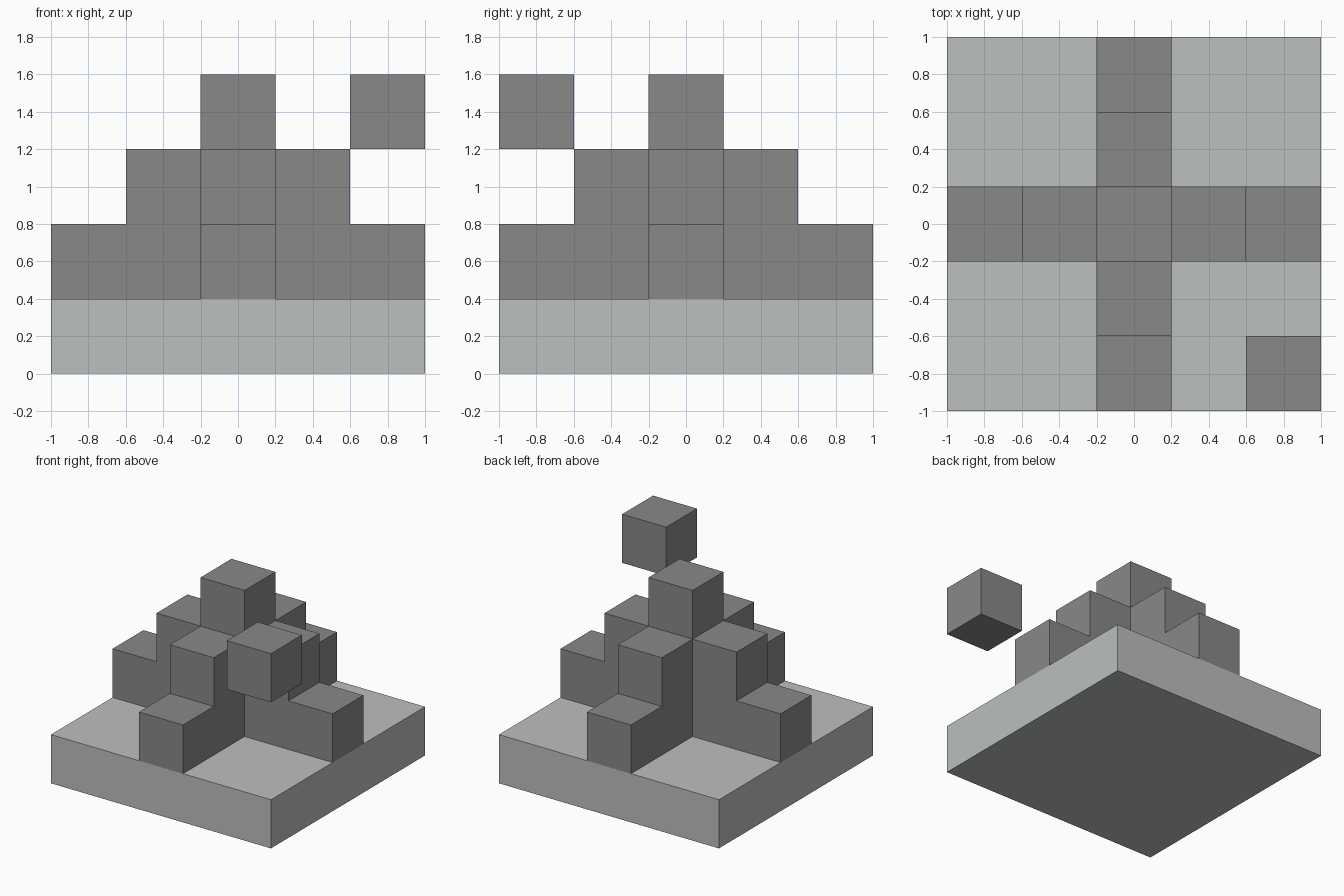
import bpy
import bmesh
from math import pi
from mathutils import Matrix, Vector

CUBE = 0.4  # edge of one building block

default = bpy.data.objects.get("Cube")
if default:
    bpy.data.objects.remove(default, do_unlink=True)


def make_material(name, rgb):
    mat = bpy.data.materials.new(name)
    mat.use_nodes = True
    color = (*rgb, 1)
    mat.diffuse_color = color
    mat.node_tree.nodes["Principled BSDF"].inputs["Base Color"].default_value = color
    return mat


def add_object(name, bm, mat):
    bmesh.ops.recalc_face_normals(bm, faces=bm.faces)
    mesh = bpy.data.meshes.new(name)
    bm.to_mesh(mesh)
    bm.free()
    mesh.materials.append(mat)
    obj = bpy.data.objects.new(name, mesh)
    bpy.context.collection.objects.link(obj)
    return obj


def box(name, size, center, mat):
    bm = bmesh.new()
    bmesh.ops.create_cube(bm, size=1)
    bmesh.ops.scale(bm, vec=size, verts=bm.verts)
    bmesh.ops.translate(bm, vec=center, verts=bm.verts)
    return add_object(name, bm, mat)


def stepped_arm(name, angle, mat):
    # Two-step side profile, extruded to one block wide
    half = CUBE / 2
    profile = [(0.2, 0.4), (1, 0.4), (1, 0.8), (0.6, 0.8), (0.6, 1.2), (0.2, 1.2)]
    bm = bmesh.new()
    face = bm.faces.new([bm.verts.new((x, -half, z)) for x, z in profile])
    result = bmesh.ops.extrude_face_region(bm, geom=[face])
    moved = [v for v in result["geom"] if isinstance(v, bmesh.types.BMVert)]
    bmesh.ops.translate(bm, vec=Vector((0, CUBE, 0)), verts=moved)
    bmesh.ops.rotate(bm, cent=(0, 0, 0), verts=bm.verts,
                     matrix=Matrix.Rotation(angle, 3, "Z"))
    return add_object(name, bm, mat)


pale_gray = make_material("pale gray", (0.50, 0.525, 0.52))
stone_gray = make_material("stone gray", (0.25, 0.25, 0.248))

# Square base slab
box("base_slab", (2, 2, CUBE), (0, 0, CUBE / 2), pale_gray)

# Central column and the four stepped arms around it
box("center_column", (CUBE, CUBE, 3 * CUBE), (0, 0, 1), stone_gray)
for i, side in enumerate(("left", "back", "right", "front")):
    stepped_arm(side + "_stepped_arm", i * pi / 2, stone_gray)

# Block hovering over the front left corner
box("floating_block", (CUBE, CUBE, CUBE), (0.8, -0.8, 1.4), stone_gray)
